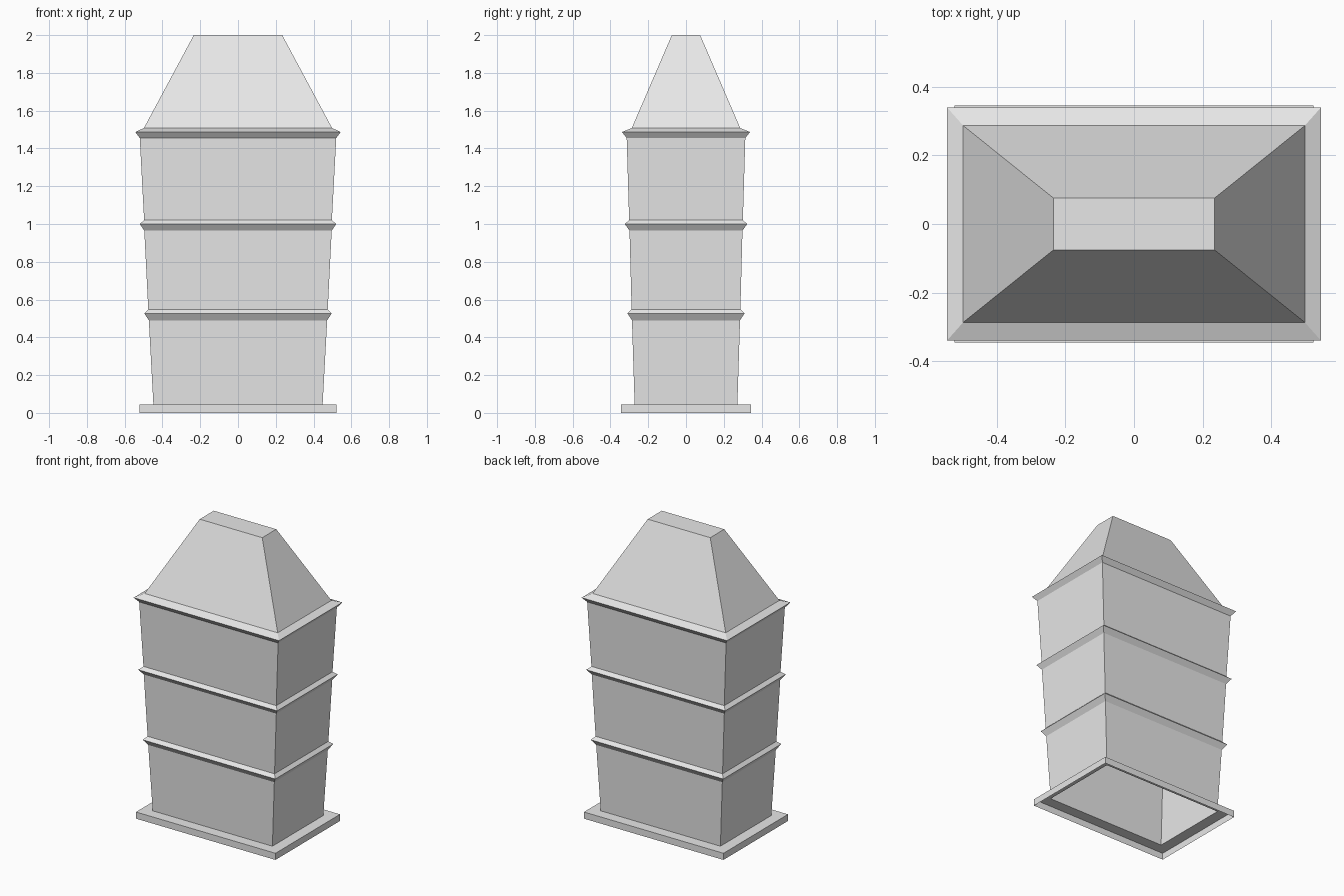
import bpy
import bmesh

cube = bpy.data.objects.get("Cube")
if cube:
    bpy.data.objects.remove(cube, do_unlink=True)

grey = bpy.data.materials.new("light_grey")
grey.diffuse_color = (0.8, 0.8, 0.8, 1)
grey.use_nodes = True
grey.node_tree.nodes["Principled BSDF"].inputs["Base Color"].default_value = (0.8, 0.8, 0.8, 1)


def shell(name, sections, cap_top=False):
    """Open rectangular shell through (half width, half depth, height) sections."""
    bm = bmesh.new()
    loops = [[bm.verts.new((sx * w, sy * d, z))
              for sx, sy in ((-1, -1), (1, -1), (1, 1), (-1, 1))]
             for w, d, z in sections]
    for low, high in zip(loops, loops[1:]):
        for i in range(4):
            j = (i + 1) % 4
            bm.faces.new((low[i], low[j], high[j], high[i]))
    if cap_top:
        bm.faces.new(loops[-1])
    mesh = bpy.data.meshes.new(name)
    bm.to_mesh(mesh)
    bm.free()
    mesh.materials.append(grey)
    obj = bpy.data.objects.new(name, mesh)
    bpy.context.collection.objects.link(obj)
    return obj


# Tiers: bottom and top section of each flared wall
tiers = {
    "lower": ((0.448, 0.272, 0.045), (0.472, 0.286, 0.49)),
    "middle": ((0.475, 0.288, 0.548), (0.496, 0.299, 0.965)),
    "upper": ((0.497, 0.301, 1.02), (0.52, 0.314, 1.455)),
}
# Projecting edge of the moulding above each tier
edges = {
    "lower": (0.496, 0.31, 0.527),
    "middle": (0.52, 0.324, 1.0),
    "upper": (0.544, 0.339, 1.487),
}
roof_base = (0.498, 0.287, 1.508)

# Plinth: hollow skirt with a ledge running in to the wall
shell("plinth", [(0.522, 0.345, 0), (0.522, 0.345, 0.045), tiers["lower"][0]])

# Walls and mouldings
names = list(tiers)
for k, name in enumerate(names):
    bottom, top = tiers[name]
    above = tiers[names[k + 1]][0] if k + 1 < len(names) else roof_base
    shell(name + "_wall", [bottom, top])
    shell(name + "_moulding", [top, edges[name], above])

# Hipped roof with a flat top
shell("roof", [roof_base, (0.234, 0.075, 2.0)], cap_top=True)
